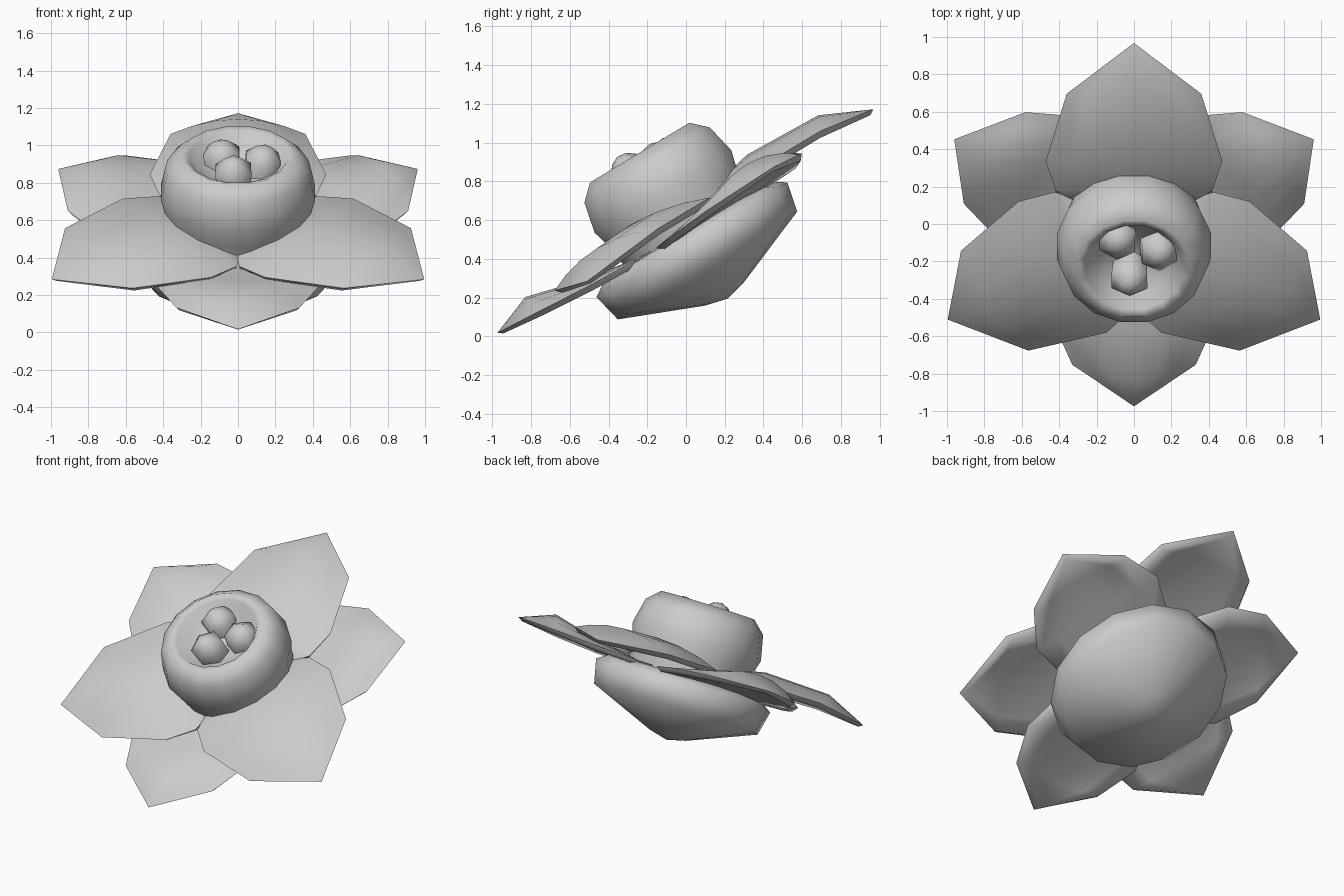
import bpy, bmesh, math
from mathutils import Matrix, Vector

if "Cube" in bpy.data.objects:
    bpy.data.objects.remove(bpy.data.objects["Cube"])

# Flower frame: tilted towards the front, lifted to its centre
TILT = Matrix.Translation((0, 0, 0.55)) @ Matrix.Rotation(math.radians(31), 4, 'X')


def make(name, verts, faces, local=Matrix(), angle=55):
    me = bpy.data.meshes.new(name)
    me.from_pydata([TILT @ local @ Vector(v) for v in verts], [], faces)
    bm = bmesh.new()
    bm.from_mesh(me)
    bmesh.ops.recalc_face_normals(bm, faces=bm.faces)
    bm.to_mesh(me)
    bm.free()
    ob = bpy.data.objects.new(name, me)
    bpy.context.collection.objects.link(ob)
    bpy.ops.object.select_all(action='DESELECT')
    ob.select_set(True)
    bpy.context.view_layer.objects.active = ob
    bpy.ops.object.shade_smooth_by_angle(angle=math.radians(angle))
    return ob


def lathe(name, profile, n, local=Matrix(), angle=55):
    """Revolve (radius, height) points; both ends lie on the axis."""
    verts, faces = [(0, 0, profile[0][1])], []
    rings = profile[1:-1]
    for r, h in rings:
        for i in range(n):
            a = 2 * math.pi * (i + 0.5) / n
            verts.append((r * math.cos(a), r * math.sin(a), h))
    verts.append((0, 0, profile[-1][1]))
    last = len(verts) - 1
    for i in range(n):
        j = (i + 1) % n
        faces.append((0, 1 + j, 1 + i))
        for k in range(len(rings) - 1):
            b = 1 + k * n
            faces.append((b + i, b + j, b + n + j, b + n + i))
        b = 1 + (len(rings) - 1) * n
        faces.append((b + i, b + j, last))
    return make(name, verts, faces, local, angle)


def petal(name, rows, tip, degrees):
    """Closed petal; rows are (distance, half width, edge height, middle height)."""
    cols = (-1, -0.7, -0.35, 0, 0.35, 0.7, 1)
    n = len(cols)
    verts, faces = [], []
    # domed top, then a flatter, slightly smaller underside
    for inset, drop, dome in ((1, 0, 1), (0.95, 0.03, 0.4)):
        for s, hw, edge, mid in rows:
            for t in cols:
                k = 1 - t * t
                verts.append((s * (0.5 + inset / 2) + 0.03 * k, t * hw * inset,
                              edge - drop + (mid - edge) * k * dome))
        verts.append((tip[0] * (0.5 + inset / 2), 0, tip[2] - drop * 0.6))
    half = len(verts) // 2
    b = (len(rows) - 1) * n
    for o in (0, half):
        for r in range(len(rows) - 1):
            for c in range(n - 1):
                a = o + r * n + c
                faces.append((a, a + n, a + n + 1, a + 1))
        for c in range(n - 1):
            faces.append((o + b + c, o + half - 1, o + b + c + 1))
    # side wall around the outline
    loop = list(range(n)) + [r * n + n - 1 for r in range(1, len(rows))] + [half - 1] \
        + [r * n for r in range(len(rows) - 1, 0, -1)]
    for p, q in zip(loop, loop[1:] + loop[:1]):
        faces.append((p, q, q + half, p + half))
    return make(name, verts, faces, Matrix.Rotation(math.radians(degrees), 4, 'Z'), 70)


# Two layers of three petals
upper = [(0.12, 0.25, 0.06, 0.09), (0.25, 0.42, 0.065, 0.13),
         (0.44, 0.472, 0.08, 0.17), (0.86, 0.36, 0.08, 0.155)]
lower = [(0.12, 0.22, 0.0, 0.0), (0.30, 0.38, 0.0, 0.01),
         (0.59, 0.44, 0.01, 0.06), (0.86, 0.33, 0.03, 0.13)]
for i in range(3):
    petal(f"upper_petal_{i + 1}", upper, (1.15, 0, 0.035), 90 + 120 * i)
    petal(f"lower_petal_{i + 1}", lower, (1.11, 0, 0.045), 30 + 120 * i)

# Bowl-shaped base under the petals
lathe("base_bowl", [(0, -0.415), (0.12, -0.385), (0.54, -0.215), (0.575, -0.06), (0.5, -0.01), (0, 0.0)],
      14, angle=80)

# Central cup with rolled rim and shallow hollow
lathe("cup", [(0, -0.05), (0.37, -0.05), (0.39, 0.12), (0.42, 0.23), (0.385, 0.39), (0.305, 0.465),
              (0.265, 0.45), (0.21, 0.36), (0, 0.31)], 16, angle=80)

# Three stubby faceted stamens leaning apart
for i, (x, u, top) in enumerate([(-0.075, 0.12, 0.47), (0.115, 0.06, 0.48), (-0.02, -0.07, 0.51)]):
    lean = Matrix.Translation((x, u, 0.28)) @ Matrix.Rotation(x * 1.5, 4, 'Y') \
        @ Matrix.Rotation(-(u - 0.05) * 1.5, 4, 'X')
    h = top - 0.28
    lathe(f"stamen_{i + 1}", [(0, 0), (0.1, 0), (0.11, h * 0.65), (0.05, h * 0.93), (0, h)], 6, lean, 60)
